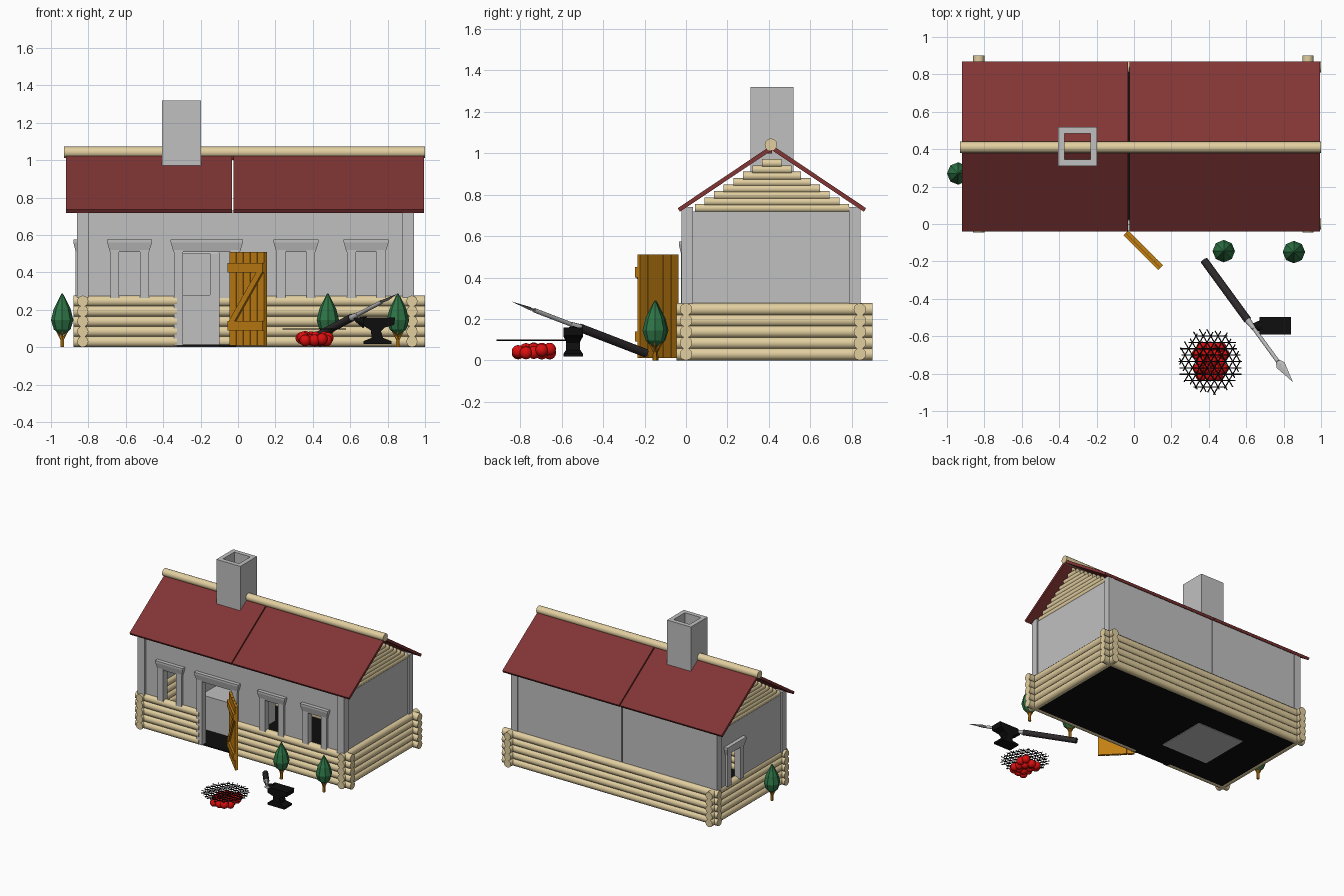
import bpy, bmesh, math, random
from mathutils import Vector, Matrix

if "Cube" in bpy.data.objects:
    bpy.data.objects.remove(bpy.data.objects["Cube"])

random.seed(4)

def material(name, r, g, b):
    m = bpy.data.materials.new(name)
    lin = lambda c: (c / 255 / 12.92) if c < 11 else ((c / 255 + 0.055) / 1.055) ** 2.4
    m.diffuse_color = (lin(r), lin(g), lin(b), 1)
    m.use_nodes = True
    m.node_tree.nodes["Principled BSDF"].inputs["Base Color"].default_value = m.diffuse_color
    return m

STONE = material("grey plaster", 192, 192, 192)
ROOF = material("dark red tile", 130, 53, 53)
LOG = material("pale log", 226, 207, 160)
WOOD = material("orange wood", 196, 128, 18)
BLACK = material("black iron", 14, 14, 14)
GRIP = material("dark leather", 46, 42, 44)
STEEL = material("steel", 185, 185, 185)
EMBER = material("red coal", 220, 14, 14)
LEAF = material("dark green", 46, 116, 70)

def finish(name, bm, mat, smooth=False):
    bmesh.ops.recalc_face_normals(bm, faces=bm.faces)
    me = bpy.data.meshes.new(name)
    bm.to_mesh(me)
    bm.free()
    me.materials.append(mat)
    ob = bpy.data.objects.new(name, me)
    bpy.context.collection.objects.link(ob)
    if smooth:
        bpy.context.view_layer.objects.active = ob
        ob.select_set(True)
        bpy.ops.object.shade_smooth_by_angle(angle=math.radians(40))
        ob.select_set(False)
    return ob

def add_box(bm, x0, x1, y0, y1, z0, z1):
    m = Matrix.Translation(((x0 + x1) / 2, (y0 + y1) / 2, (z0 + z1) / 2))
    bmesh.ops.create_cube(bm, size=1, matrix=m @ Matrix.Diagonal((x1 - x0, y1 - y0, z1 - z0, 1)))

def boxes(name, mat, items):
    bm = bmesh.new()
    for b in items:
        add_box(bm, *b)
    return finish(name, bm, mat)

def add_rod(bm, a, b, r0, r1=None, n=12):
    a, b = Vector(a), Vector(b)
    d = b - a
    m = Matrix.Translation((a + b) / 2) @ d.to_track_quat('Z', 'Y').to_matrix().to_4x4()
    bmesh.ops.create_cone(bm, cap_ends=True, segments=n, radius1=r0,
                          radius2=r0 if r1 is None else r1, depth=d.length, matrix=m)

def rods(name, mat, items, n=12, smooth=False):
    bm = bmesh.new()
    for it in items:
        add_rod(bm, *it, n=n)
    return finish(name, bm, mat, smooth)

def add_prism(bm, pts, offset):
    vs = [bm.verts.new(p) for p in pts]
    f = bm.faces.new(vs)
    out = bmesh.ops.extrude_face_region(bm, geom=[f], use_keep_orig=True)
    bmesh.ops.translate(bm, vec=offset, verts=[v for v in out['geom'] if isinstance(v, bmesh.types.BMVert)])

XL, XR, YF, YB = -0.83, 0.93, 0.0, 0.84      # log wall centre lines
DOOR = (-0.295, -0.04)

# Lower log walls, five courses, front ones interrupted by the door
R = 0.03
front, sides = [], []
for i in range(5):
    z = R + i * 0.054
    front += [((-0.88, YF, z), (DOOR[0] - 0.03, YF, z), R), ((DOOR[1] + 0.03, YF, z), (1.0, YF, z), R)]
    front.append(((-0.88, YB, z), (1.0, YB, z), R))
    for x in (XL, XR):
        sides.append(((x, -0.045, z), (x, 0.9, z), R))
rods("front_and_back_logs", LOG, front, smooth=True)
rods("side_logs", LOG, sides, smooth=True)

# Floor
boxes("floor", BLACK, [(XL, XR, YF - 0.01, YB, 0.004, 0.014)])

# Front wall built around the openings
WINDOWS = (-0.58, 0.31, 0.685)
openings = sorted([(c - 0.055, c + 0.055) for c in WINDOWS] + [DOOR])
items, x = [], XL
for a, b in openings:
    items += [(x, a, -0.005, 0.02, 0.25, 0.73), (a, b, -0.005, 0.02, 0.51, 0.73)]
    x = b
items.append((x, XR - 0.02, -0.005, 0.02, 0.25, 0.73))
boxes("front_wall", STONE, items)

# Back wall in two panels, right wall, left wall with one window
boxes("back_wall", STONE, [(XL, -0.034, 0.815, 0.84, 0.25, 0.73), (-0.026, XR, 0.815, 0.84, 0.25, 0.73)])
boxes("right_wall", STONE, [(0.90, 0.93, 0, 0.83, 0.25, 0.72)])
WY = 0.62
boxes("left_wall", STONE, [(-0.85, -0.82, 0, WY - 0.055, 0.25, 0.72),
                           (-0.85, -0.82, WY + 0.055, 0.83, 0.25, 0.72),
                           (-0.85, -0.82, WY - 0.055, WY + 0.055, 0.51, 0.72)])
# Corner posts
boxes("corner_posts", STONE, [(a, a + 0.06, b, b + 0.055, 0.25, 0.74)
                              for a in (-0.86, 0.88) for b in (-0.022, 0.787)])

# Window and door surrounds: jambs plus a flared lintel
def surround(name, half, z0, matrix):
    bm = bmesh.new()
    for s in (-1, 1):
        a, b = sorted((s * half, s * (half + 0.048)))
        add_box(bm, a, b, -0.02, 0.03, z0, 0.52)
    lo, hi = half + 0.05, half + 0.065
    rings = [[bm.verts.new(p) for p in ((-w, y, z), (w, y, z), (w, 0.025, z), (-w, 0.025, z))]
             for w, y, z in ((lo, -0.018, 0.51), (hi, -0.03, 0.56), (hi, -0.03, 0.575))]
    for r0, r1 in zip(rings, rings[1:]):
        for k in range(4):
            bm.faces.new((r0[k], r0[(k + 1) % 4], r1[(k + 1) % 4], r1[k]))
    bm.faces.new(rings[0])
    bm.faces.new(rings[-1])
    bmesh.ops.transform(bm, matrix=matrix, verts=bm.verts)
    finish(name, bm, STONE)

for c in WINDOWS:
    surround("window_surround", 0.055, 0.26, Matrix.Translation((c, -0.005, 0)))
surround("side_window_surround", 0.055, 0.26,
         Matrix.Translation((-0.85, WY, 0)) @ Matrix.Rotation(-math.pi / 2, 4, 'Z'))
surround("door_surround", 0.128, 0.01, Matrix.Translation((-0.167, -0.005, 0)))

# Roof slopes, each split into two panels, and the ridge pole
bm = bmesh.new()
for s in (-1, 1):
    for x0, x1 in ((-0.92, -0.032), (-0.024, 0.995)):
        prof = [(0.0, 1.04), (0.455, 0.735), (0.444, 0.718), (0.0, 1.015)]
        add_prism(bm, [(x0, 0.415 + s * d, z) for d, z in prof], (x1 - x0, 0, 0))
finish("roof", bm, ROOF)
boxes("front_roof_seam", ROOF, [(-0.034, -0.022, 0.39, 0.415, 1.0, 1.03)])
rods("ridge_pole", LOG, [((-0.93, 0.41, 1.042), (1.0, 0.41, 1.042), 0.03)], smooth=True)

# Gable logs shrinking towards the ridge
gable = []
for i in range(9):
    z = 0.735 + i * 0.031
    h = (1.0 - z) / 0.667 - 0.025
    for gx in (-0.835, 0.915):
        gable.append(((gx, 0.415 - h, z), (gx, 0.415 + h, z), 0.021))
rods("gable_logs", LOG, gable, smooth=True)

# Hollow chimney
cx, cy = -0.302, 0.415
bm = bmesh.new()
for s in (-1, 1):
    a, b = sorted((s * 0.07, s * 0.104))
    add_box(bm, cx + a, cx + b, cy - 0.104, cy + 0.104, 0.7, 1.32)
    add_box(bm, cx - 0.07, cx + 0.07, cy + a, cy + b, 0.7, 1.32)
finish("chimney", bm, STONE)

# Forge under the chimney: hearth, back and side cheeks, tapered hood
boxes("forge", STONE, [(-0.51, -0.10, 0.2, 0.61, 0.0, 0.28), (-0.51, -0.10, 0.56, 0.61, 0.28, 0.5),
                       (-0.51, -0.46, 0.2, 0.56, 0.28, 0.5), (-0.15, -0.10, 0.2, 0.56, 0.28, 0.5)])
bm = bmesh.new()
bmesh.ops.create_cone(bm, cap_ends=True, segments=4, radius1=0.29, radius2=0.147, depth=0.22,
                      matrix=Matrix.Translation((cx, cy - 0.01, 0.61)) @ Matrix.Rotation(math.pi / 4, 4, 'Z'))
finish("forge_hood", bm, STONE)

# Open plank door with Z brace on its inner face
bm = bmesh.new()
for i in range(5):
    add_box(bm, i * 0.053, i * 0.053 + 0.05, 0, 0.02, 0.01, 0.51)
add_box(bm, 0.004, 0.256, 0.004, 0.016, 0.014, 0.506)
for z in (0.10, 0.41):
    add_box(bm, 0, 0.262, -0.015, 0, z - 0.01, z + 0.04)
add_prism(bm, [(0.005, -0.012, 0.14), (0.05, -0.012, 0.14), (0.257, -0.012, 0.40), (0.212, -0.012, 0.40)], (0, 0.012, 0))
bmesh.ops.transform(bm, verts=bm.verts,
                    matrix=Matrix.Translation((-0.045, -0.05, 0)) @ Matrix.Rotation(-math.pi / 4, 4, 'Z'))
finish("door", bm, WOOD)

# Small trees: faceted teardrop crown, trunk with short branches
for tx, ty in ((-0.94, 0.27), (0.48, -0.145), (0.855, -0.15)):
    bm = bmesh.new()
    prof = [(0.012, 0.068), (0.045, 0.095), (0.06, 0.145), (0.045, 0.205), (0.02, 0.255), (0.003, 0.288)]
    for (r0, z0), (r1, z1) in zip(prof, prof[1:]):
        add_rod(bm, (tx, ty, z0), (tx, ty, z1), r0, r1, n=8)
    bmesh.ops.remove_doubles(bm, verts=bm.verts, dist=0.0005)
    finish("tree_crown", bm, LEAF)
    parts = [((tx, ty, 0), (tx, ty, 0.085), 0.012, 0.008)]
    for k in range(4):
        a = k * math.pi / 2
        parts.append(((tx, ty, 0.035), (tx + 0.028 * math.cos(a), ty + 0.028 * math.sin(a), 0.085), 0.006, 0.004))
    rods("tree_trunk", WOOD, parts, n=6)

# Anvil: stacked block sections and a horn pointing left
bm = bmesh.new()
prof = [(0.67, 0.018), (0.82, 0.018), (0.82, 0.032), (0.775, 0.05), (0.765, 0.085), (0.785, 0.105), (0.835, 0.12),
        (0.84, 0.158), (0.67, 0.158), (0.67, 0.115), (0.71, 0.09), (0.715, 0.05), (0.67, 0.032)]
add_prism(bm, [(x, -0.592, z) for x, z in prof], (0, 0.094, 0))
for v in bm.verts:                                    # narrow waist
    if 0.04 < v.co.z < 0.11:
        v.co.y = -0.545 + (v.co.y + 0.545) * 0.72
add_rod(bm, (0.68, -0.545, 0.133), (0.62, -0.545, 0.15), 0.034, 0.006, n=10)
finish("anvil", bm, BLACK)

# Spear leaning on the anvil: grip, collar, shaft and diamond blade
A, T = Vector((0.375, -0.195, 0.035)), Vector((0.85, -0.845, 0.285))
P = lambda t: A.lerp(T, t)
rods("spear_grip", GRIP, [(P(0), P(0.49), 0.021)], n=12, smooth=True)
rods("spear_shaft", STEEL, [(P(0.49), P(0.56), 0.018, 0.012), (P(0.56), P(0.83), 0.011)], n=10, smooth=True)
bm = bmesh.new()
side = (T - A).cross(Vector((0, 0, 1))).normalized()
up = side.cross(T - A).normalized()
ring = [bm.verts.new(P(0.86) + o) for o in (side * 0.026, up * 0.008, -side * 0.026, -up * 0.008)]
ends = [bm.verts.new(P(0.80)), bm.verts.new(T)]
for k in range(4):
    for e in ends:
        bm.faces.new((ring[k], ring[(k + 1) % 4], e))
finish("spear_blade", bm, STEEL)

# Heap of coals
bm = bmesh.new()
GX, GY = 0.41, -0.735
for j in range(-2, 3):
    for i in range(4 if j % 2 else 3):
        x = GX + (i - (1.5 if j % 2 else 1)) * 0.046 + random.uniform(-.008, .008)
        m = Matrix.Translation((x, GY + j * 0.038, 0.045 + random.uniform(-0.012, 0.012)))
        bmesh.ops.create_uvsphere(bm, u_segments=14, v_segments=9, radius=0.031, matrix=m)
finish("coals", bm, EMBER, smooth=True)

# Iron grate: three crossing families of thin rods with ragged ends
bm = bmesh.new()
for k in range(3):
    a = k * math.pi / 3
    d, n = Vector((math.cos(a), math.sin(a), 0)), Vector((-math.sin(a), math.cos(a), 0))
    for i in range(-4, 5):
        c = Vector((GX, GY, 0.097)) + n * i * 0.034
        h = math.sqrt(0.155 ** 2 - (i * 0.034) ** 2)
        add_rod(bm, c - d * (h + random.uniform(0, .03)), c + d * (h + random.uniform(0, .03)), 0.0032, n=5)
finish("grate", bm, BLACK)
